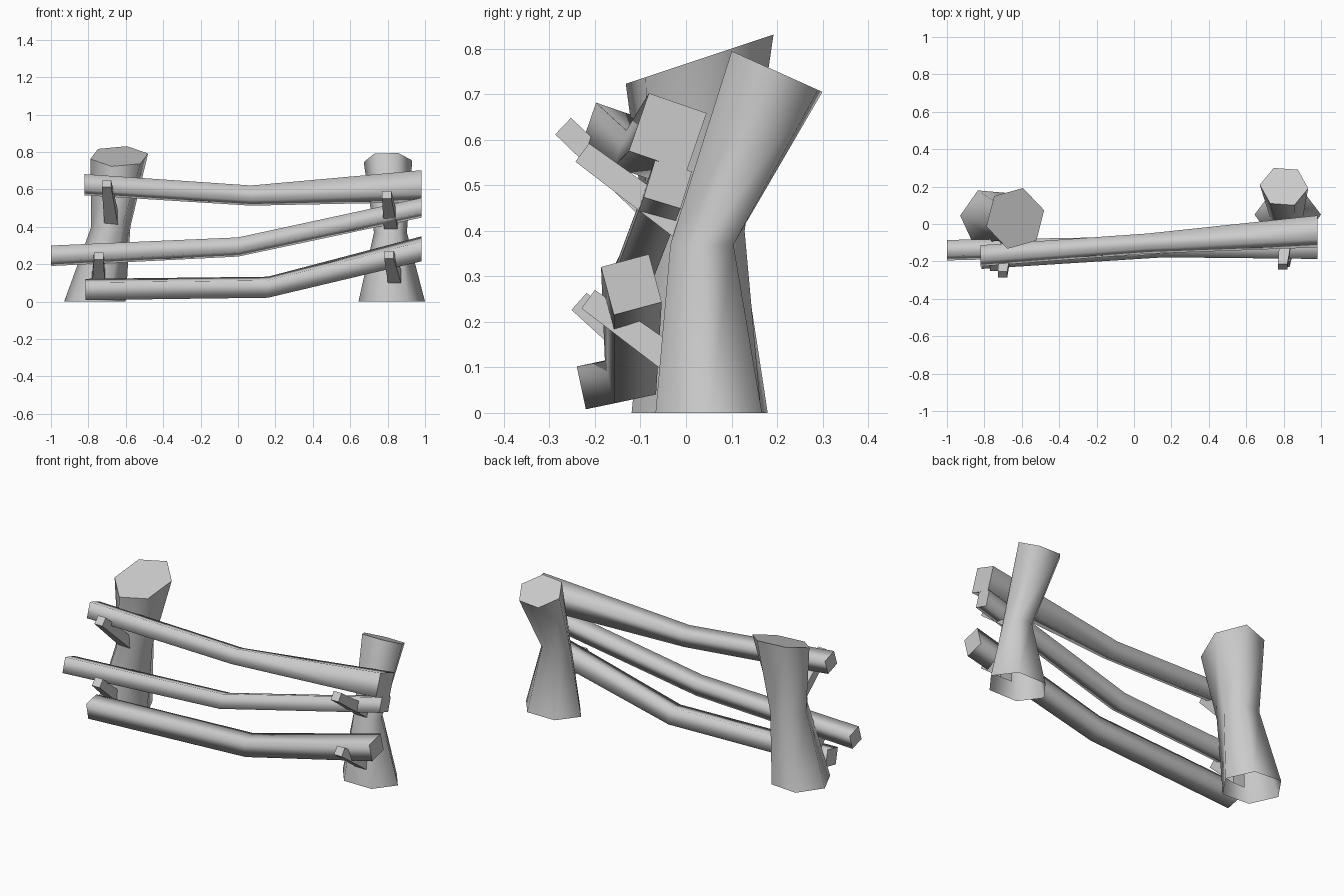
import bpy
import bmesh
from math import cos, sin, radians
from mathutils import Vector

cube = bpy.data.objects.get("Cube")
if cube:
    bpy.data.objects.remove(cube, do_unlink=True)

grey = bpy.data.materials.new("weathered_grey")
grey.use_nodes = True
colour = (0.6, 0.6, 0.6, 1)
grey.diffuse_color = colour
grey.node_tree.nodes["Principled BSDF"].inputs["Base Color"].default_value = colour


def loft(name, rings, start_cap=True, smooth=True):
    """Skin a row of equal rings, with flat caps and sharp cap edges."""
    bm = bmesh.new()
    loops = [[bm.verts.new(p) for p in ring] for ring in rings]
    count = len(loops[0])
    for low, high in zip(loops, loops[1:]):
        for i in range(count):
            j = (i + 1) % count
            face = bm.faces.new((low[i], low[j], high[j], high[i]))
            face.smooth = smooth
    caps = [bm.faces.new(loops[-1])]
    if start_cap:
        caps.append(bm.faces.new(loops[0]))
    for cap in caps:
        for edge in cap.edges:
            edge.smooth = False
    bmesh.ops.recalc_face_normals(bm, faces=bm.faces[:])
    mesh = bpy.data.meshes.new(name)
    bm.to_mesh(mesh)
    bm.free()
    mesh.materials.append(grey)
    obj = bpy.data.objects.new(name, mesh)
    bpy.context.collection.objects.link(obj)
    return obj


def angles(sides, phase):
    return [radians(phase + i * 360 / sides) for i in range(sides)]


def post_ring(x, y, z, rx, ry, phase, slope=0):
    """Six-sided ring whose height leans with depth."""
    return [Vector((x + rx * cos(a), y + ry * sin(a), z + slope * ry * sin(a)))
            for a in angles(6, phase)]


def rail_ring(x, y, z, r, phase):
    """Square ring across the rail."""
    return [Vector((x, y + r * cos(a), z + r * sin(a))) for a in angles(4, phase)]


def peg(name, tip, base):
    """Tapered square peg driven down and back into a post."""
    tip, base = Vector(tip), Vector(base)
    side = Vector((1, 0, 0))
    across = (base - tip).normalized().cross(side).normalized()
    rings = []
    for centre, half, up in ((tip, 0.025, across), (base, 0.038, Vector((0, 0, -1)))):
        if up.dot(across) < 0:
            up = -up
        rings.append([centre + side * half * s + up * half * t
                      for s, t in ((-1, -1), (1, -1), (1, 1), (-1, 1))])
    loft(name, rings, smooth=False)


# Posts, open underneath
loft("right_post", [
    post_ring(-0.765, 0.03, 0, 0.165, 0.165, -5),
    post_ring(-0.68, 0.02, 0.4, 0.105, 0.12, 5),
    post_ring(-0.635, 0.03, 0.777, 0.16, 0.168, 15, 0.333),
], start_cap=False)
loft("left_post", [
    post_ring(0.822, 0.05, 0, 0.178, 0.135, 0),
    post_ring(0.815, 0.035, 0.37, 0.088, 0.08, 0),
    post_ring(0.802, 0.2, 0.75, 0.13, 0.11, -5, -0.45),
], start_cap=False)

# Bent rails
loft("top_rail", [
    rail_ring(-0.82, -0.17, 0.625, 0.063, 26),
    rail_ring(0.07, -0.105, 0.567, 0.06, 26),
    rail_ring(0.98, -0.04, 0.617, 0.095, 26),
])
loft("middle_rail", [
    rail_ring(-1, -0.14, 0.245, 0.062, 28),
    rail_ring(0, -0.12, 0.292, 0.058, 28),
    rail_ring(0.98, -0.04, 0.502, 0.06, 28),
])
loft("bottom_rail", [
    rail_ring(-0.815, -0.183, 0.065, 0.068, 57),
    rail_ring(0.16, -0.122, 0.077, 0.067, 57),
    rail_ring(0.98, -0.12, 0.282, 0.077, 60),
])

# Pegs that hold the rails
peg("upper_right_peg", (-0.703, -0.27, 0.63), (-0.675, -0.05, 0.42))
peg("lower_right_peg", (-0.745, -0.235, 0.245), (-0.745, -0.05, 0.08))
peg("upper_left_peg", (0.795, -0.228, 0.572), (0.82, 0, 0.403))
peg("lower_left_peg", (0.807, -0.215, 0.25), (0.845, -0.013, 0.102))
